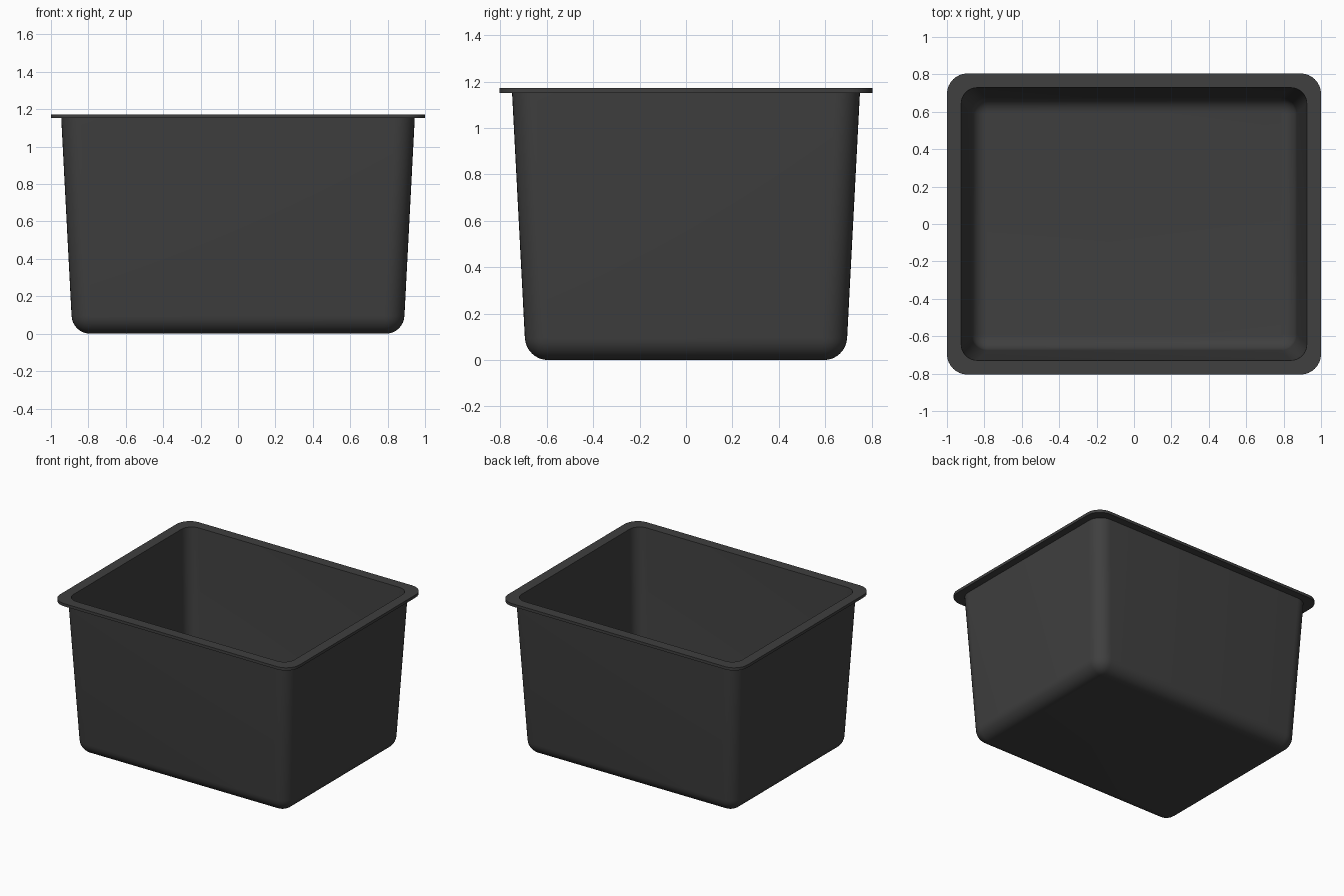
import bpy, bmesh
from math import sin, cos, pi, radians

if "Cube" in bpy.data.objects:
    bpy.data.objects.remove(bpy.data.objects["Cube"])

SEG = 8          # segments per rounded corner
FILLET = 8       # segments in the floor fillet
RIM_TOP, RIM_LOW = 1.173, 1.152


def rounded_ring(bm, hx, hy, r, z):
    """Loop of vertices around a rounded rectangle."""
    verts = []
    for i, (sx, sy) in enumerate(((1, 1), (-1, 1), (-1, -1), (1, -1))):
        for k in range(SEG + 1):
            a = (i + k / SEG) * pi / 2
            verts.append(bm.verts.new((sx * (hx - r) + r * cos(a),
                                       sy * (hy - r) + r * sin(a), z)))
    return verts


def wall(hx, hy, r, fillet, z_floor, z_top, taper):
    """Sections from the floor edge up through the fillet to the wall top."""
    sections = []
    for k in range(FILLET + 1):
        a = k / FILLET * radians(87)
        inset = fillet * (1 - sin(a))
        sections.append((hx - inset, hy - inset, r - inset,
                         z_floor + fillet * (1 - cos(a))))
    sections.append((hx + taper, hy + taper, r, z_top))
    return sections


# Outer skin, rim, then inner skin as one continuous shell
outer = wall(0.89, 0.695, 0.105, 0.10, 0.0, RIM_LOW, 0.055)
rim = [(1.0, 0.805, 0.11, RIM_LOW), (1.0, 0.805, 0.11, RIM_TOP)]
inner = wall(0.87, 0.675, 0.085, 0.08, 0.02, RIM_TOP, 0.054)[::-1]

bm = bmesh.new()
rings = [rounded_ring(bm, *s) for s in outer + rim + inner]
for a, b in zip(rings, rings[1:]):
    n = len(a)
    for i in range(n):
        j = (i + 1) % n
        bm.faces.new((a[i], a[j], b[j], b[i]))
bm.faces.new(rings[0][::-1])    # underside
bm.faces.new(rings[-1])         # inside floor
bmesh.ops.recalc_face_normals(bm, faces=bm.faces)

mesh = bpy.data.meshes.new("storage_tub")
bm.to_mesh(mesh)
bm.free()
tub = bpy.data.objects.new("storage_tub", mesh)
bpy.context.collection.objects.link(tub)

# Dark plastic
mat = bpy.data.materials.new("dark_plastic")
mat.diffuse_color = (0.05, 0.05, 0.05, 1)
mat.use_nodes = True
mat.node_tree.nodes["Principled BSDF"].inputs["Base Color"].default_value = mat.diffuse_color
mesh.materials.append(mat)

bpy.context.view_layer.objects.active = tub
tub.select_set(True)
bpy.ops.object.shade_smooth_by_angle(angle=radians(30))
